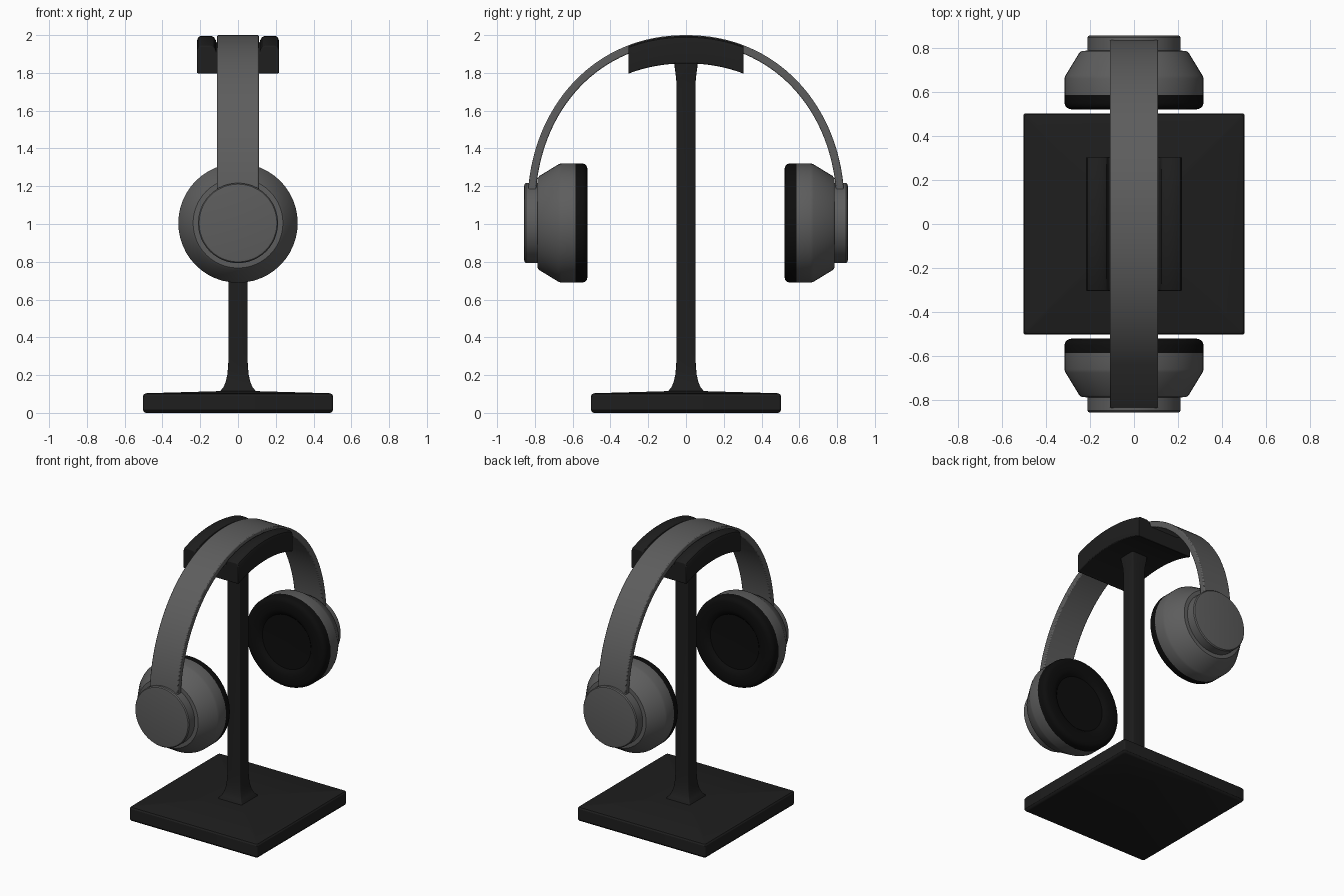
import bpy, bmesh, math

if "Cube" in bpy.data.objects:
    bpy.data.objects.remove(bpy.data.objects["Cube"])


def material(name, v):
    m = bpy.data.materials.new(name)
    m.diffuse_color = (v, v, v, 1)
    m.use_nodes = True
    m.node_tree.nodes["Principled BSDF"].inputs["Base Color"].default_value = m.diffuse_color
    return m


GREY = material("dark_grey", 0.11)
BLACK = material("black", 0.013)
PAD = material("pad_black", 0.004)


def loft(name, rings, mat, bevel=0.0):
    """Skin a list of closed rings and cap both ends."""
    bm = bmesh.new()
    rows = [[bm.verts.new(p) for p in ring] for ring in rings]
    n = len(rows[0])
    for a, b in zip(rows, rows[1:]):
        for i in range(n):
            j = (i + 1) % n
            bm.faces.new((a[i], a[j], b[j], b[i]))
    bm.faces.new(rows[0])
    bm.faces.new(rows[-1])
    bmesh.ops.recalc_face_normals(bm, faces=bm.faces)
    me = bpy.data.meshes.new(name)
    bm.to_mesh(me)
    bm.free()
    ob = bpy.data.objects.new(name, me)
    bpy.context.collection.objects.link(ob)
    me.materials.append(mat)
    if bevel:
        mod = ob.modifiers.new("bevel", 'BEVEL')
        mod.width, mod.segments = bevel, 2
        mod.limit_method, mod.angle_limit = 'ANGLE', math.radians(50)
    bpy.ops.object.select_all(action='DESELECT')
    bpy.context.view_layer.objects.active = ob
    ob.select_set(True)
    bpy.ops.object.shade_smooth_by_angle(angle=math.radians(30))
    return ob


def square(h, z, r, seg=4):
    """Rounded square of half-width h at height z."""
    pts = []
    for k in range(4):
        ca = math.radians(45 + 90 * k)
        cx = math.copysign(h - r, math.cos(ca))
        cy = math.copysign(h - r, math.sin(ca))
        for i in range(seg + 1):
            a = math.radians(90 * k + 90 * i / seg)
            pts.append((cx + r * math.cos(a), cy + r * math.sin(a), z))
    return pts


def turned(name, profile, side, mat, cz=1.005, seg=48):
    """Revolve (y, radius) points about a y-directed axis."""
    rings = [[(r * math.cos(2 * math.pi * i / seg), side * y,
               cz + r * math.sin(2 * math.pi * i / seg)) for i in range(seg)]
             for y, r in profile]
    return loft(name, rings, mat)


# headband curve: superellipse in the yz plane
A, B, CZ, N = 0.84, 0.92, 1.08, 2.1


def arc_z(y):
    return CZ + B * (1 - abs(y / A) ** N) ** (1 / N)


# base and post
loft("base", [square(h, z, 0.012) for h, z in
              [(0.488, 0), (0.497, 0.005), (0.503, 0.015), (0.503, 0.09),
               (0.497, 0.1), (0.485, 0.104), (0.1, 0.115)]], BLACK)
loft("post", [square(h, z, 0.006) for h, z in
              [(0.095, 0.1), (0.092, 0.118), (0.076, 0.138), (0.065, 0.165),
               (0.057, 0.2), (0.052, 0.25), (0.05, 0.32), (0.05, 1.72),
               (0.052, 1.77), (0.06, 1.83), (0.06, 1.88)]], BLACK)

# curved saddle with a channel for the band
half = [(0.217, -0.15), (0.217, -0.028), (0.211, -0.012), (0.197, -0.004),
        (0.142, -0.004), (0.126, -0.012), (0.116, -0.03), (0.116, -0.04)]
section = half + [(-x, z) for x, z in reversed(half)]
ys = [-0.305 + 0.61 * i / 20 for i in range(21)]
loft("saddle", [[(x, y, arc_z(y) + z) for x, z in section] for y in ys],
     BLACK, bevel=0.005)

# headband
rings = []
W, T = 0.11, 0.042
for i in range(65):
    t = math.radians(-88 + 176 * i / 64)
    y = math.copysign(A * abs(math.sin(t)) ** (2 / N), t)
    z = B * math.cos(t) ** (2 / N)
    ny = math.copysign(abs(y / A) ** (N - 1) / A, y)
    nz = (z / B) ** (N - 1) / B
    L = math.hypot(ny, nz)
    yi, zi = y - T * ny / L, z - T * nz / L
    rings.append([(-W, y, CZ + z), (W, y, CZ + z),
                  (W, yi, CZ + zi), (-W, yi, CZ + zi)])
loft("headband", rings, GREY, bevel=0.006)

# ear cups, caps and pads
for side, tag in ((-1, "front"), (1, "back")):
    turned(tag + "_ear_cup",
           [(0.585, 0.3), (0.585, 0.316), (0.66, 0.316), (0.675, 0.311),
            (0.775, 0.25), (0.786, 0.238), (0.788, 0.2)], side, GREY)
    turned(tag + "_cup_cap",
           [(0.77, 0.212), (0.848, 0.212), (0.855, 0.206), (0.857, 0.195)],
           side, GREY)
    turned(tag + "_ear_pad",
           [(0.587, 0.3), (0.587, 0.316), (0.55, 0.316), (0.535, 0.311),
            (0.525, 0.3), (0.521, 0.285), (0.522, 0.23), (0.53, 0.205),
            (0.545, 0.19), (0.548, 0.02)], side, PAD)
